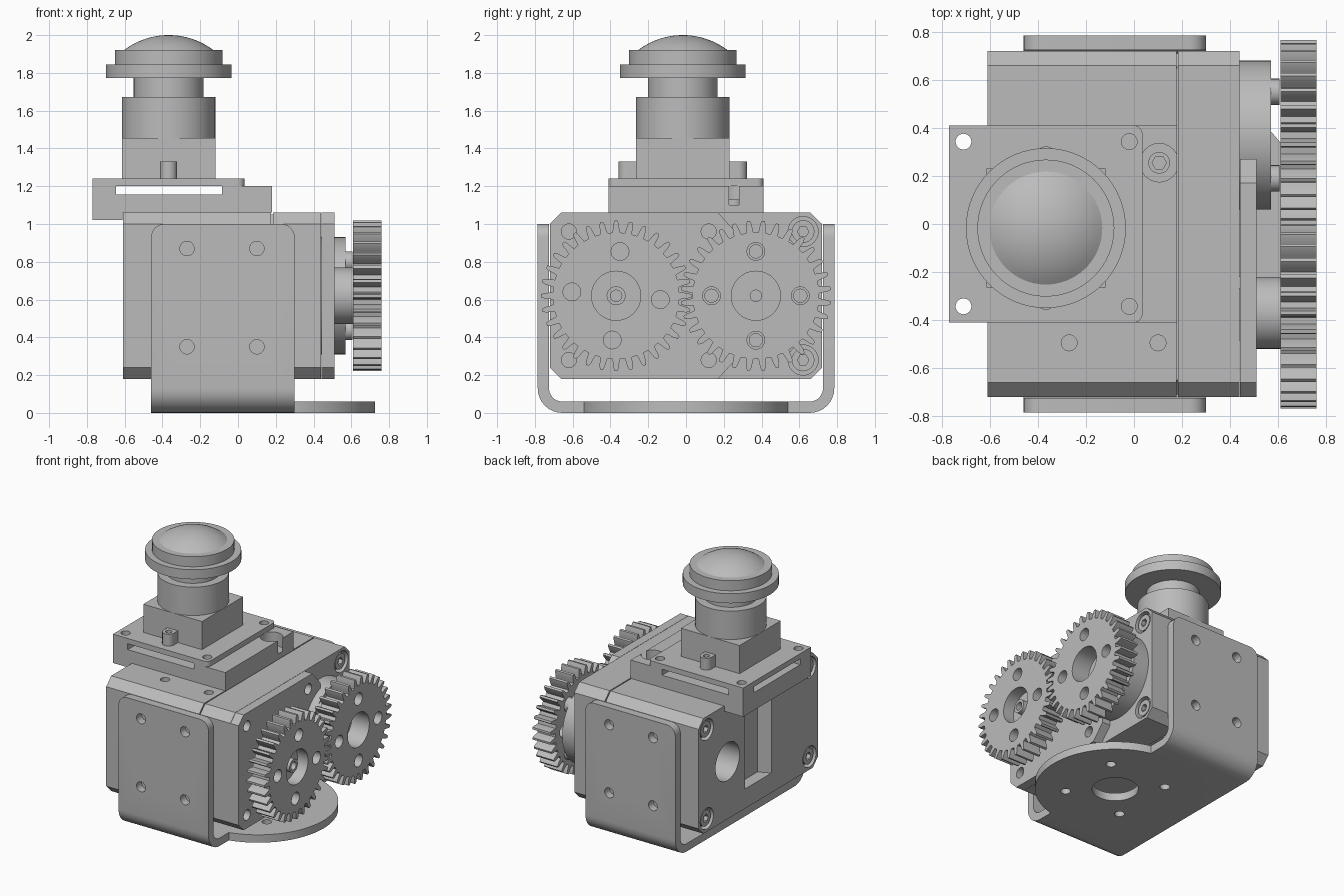
import bpy, bmesh
from math import sin, cos, pi, radians

cube = bpy.data.objects.get("Cube")
if cube:
    bpy.data.objects.remove(cube)

grey = bpy.data.materials.new("machined grey")
grey.use_nodes = True
grey.diffuse_color = (0.5, 0.5, 0.5, 1)
grey.node_tree.nodes["Principled BSDF"].inputs["Base Color"].default_value = (0.5, 0.5, 0.5, 1)
parts = []


def finish(name, bm):
    bmesh.ops.recalc_face_normals(bm, faces=bm.faces)
    mesh = bpy.data.meshes.new(name)
    bm.to_mesh(mesh)
    bm.free()
    mesh.materials.append(grey)
    obj = bpy.data.objects.new(name, mesh)
    bpy.context.collection.objects.link(obj)
    parts.append(obj)
    return obj


def prism(name, axis, outline, low, high):
    """Extrude a 2D outline along an axis."""
    place = {"x": lambda a, b, t: (t, a, b),
             "y": lambda a, b, t: (a, t, b),
             "z": lambda a, b, t: (a, b, t)}[axis]
    bm = bmesh.new()
    face = bm.faces.new([bm.verts.new(place(a, b, low)) for a, b in outline])
    top = bmesh.ops.extrude_face_region(bm, geom=[face])["geom"]
    origin, end = place(0, 0, low), place(0, 0, high)
    bmesh.ops.translate(bm, verts=[v for v in top if isinstance(v, bmesh.types.BMVert)],
                        vec=[e - o for e, o in zip(end, origin)])
    return finish(name, bm)


def circle(a, b, radius, sides=32):
    return [(a + radius * cos(2 * pi * i / sides), b + radius * sin(2 * pi * i / sides))
            for i in range(sides)]


def rect(a, b, c, d):
    return [(a, c), (b, c), (b, d), (a, d)]


def disc(name, axis, a, b, radius, low, high, sides=32):
    return prism(name, axis, circle(a, b, radius, sides), low, high)


def boolean(obj, tools, operation="DIFFERENCE"):
    """Apply the tools to the object, then discard them."""
    for tool in tools:
        mod = obj.modifiers.new("cut", "BOOLEAN")
        mod.operation, mod.solver, mod.object = operation, "EXACT", tool
        with bpy.context.temp_override(object=obj, active_object=obj):
            bpy.ops.object.modifier_apply(modifier=mod.name)
        parts.remove(tool)
        bpy.data.objects.remove(tool)
    return obj


def holes(axis, centres, radius, low, high, sides=24):
    return [disc("hole_cutter", axis, a, b, radius, low, high, sides) for a, b in centres]


def around(a, b, radius, start):
    return circle(a, b, radius, 4) if not start else [
        (a + radius * cos(start + i * pi / 2), b + radius * sin(start + i * pi / 2)) for i in range(4)]


def cap_screw(name, y, z, radius, low, high, socket_end):
    """Cap screw along x with a hex socket at one end."""
    screw = disc(name, "x", y, z, radius, low, high, 24)
    return boolean(screw, holes("x", [(y, z)], radius * 0.5, socket_end - 0.03, socket_end + 0.03, 6))


# Gearbox housing with chamfered long edges
AXIS = 0.37
MID = 0.62


def octagon(inset=0):
    y, low, high, c = 0.72 - inset, 0.18 + inset, 1.06 - inset, 0.06
    return [(-y, low + c), (c - y, low), (y - c, low), (y, low + c),
            (y, high - c), (y - c, high), (c - y, high), (-y, high - c)]


housing = prism("gearbox_housing", "x", octagon(), -0.61, 0.176)
prism("housing_seam", "x", octagon(0.01), 0.17, 0.19)
cover = prism("gearbox_cover", "x", octagon(), 0.184, 0.44)
corners = [(y, z) for y in (-0.62, 0.62) for z in (0.28, 0.96)]
boolean(housing, holes("x", corners, 0.08, -0.7, -0.56)
        + holes("x", [(AXIS, MID)], 0.145, -0.7, -0.3, 32)
        + holes("z", [(-0.27, -0.495), (0.1, -0.495)], 0.033, 0.9, 1.2)
        + [prism("pocket_cutter", "z", [(-0.7, -0.19), (-0.61, -0.16), (-0.52, -0.12),
                                        (-0.52, 0.16), (-0.7, 0.16)], 0.33, 0.99)])
boolean(cover, holes("x", [c for c in corners if c[0] > 0], 0.08, 0.39, 0.5))
for y, z in corners:
    cap_screw("rear_housing_screw", y, z, 0.06, -0.6, -0.55, -0.6)
    if y > 0:
        cap_screw("cover_screw", y, z, 0.06, 0.38, 0.43, 0.43)

# Face plate beside the output gear
plate = prism("face_plate", "x", [(-0.72, 0.24), (-0.66, 0.18), (0.17, 0.18), (0.27, 0.29),
                                  (0.27, 0.95), (0.17, 1.06), (-0.66, 1.06), (-0.72, 1)], 0.442, 0.51)
boolean(plate, holes("x", [(y, z) for y in (-0.62, 0.12) for z in (0.28, 0.96)], 0.04, 0.46, 0.6))

# Output flange behind the second gear
flange = disc("output_flange", "x", AXIS, MID, 0.31, 0.44, 0.57, 64)
boolean(flange, holes("x", [(AXIS, MID)], 0.03, 0.5, 0.6)
        + holes("x", around(AXIS, MID, 0.235, 0), 0.035, 0.5, 0.6))
for y, z in around(AXIS, MID, 0.255, pi / 4):
    cap_screw("flange_screw", y, z, 0.055, 0.565, 0.606, 0.606)


# Meshing spur gears
def gear(name, y, phase, turn):
    teeth, outline = 32, []
    steps = [(-0.3, 0.335), (-0.24, 0.355), (-0.19, 0.38), (-0.1, 0.398),
             (0.1, 0.398), (0.19, 0.38), (0.24, 0.355), (0.3, 0.335)]
    for i in range(teeth):
        for offset, r in steps:
            a = 2 * pi * (i + offset + phase) / teeth
            outline.append((y + r * cos(a), MID + r * sin(a)))
    wheel = prism(name, "x", outline, 0.61, 0.76)
    return boolean(wheel, holes("x", [(y, MID)], 0.13, 0.5, 0.9, 48)
                   + holes("x", around(y, MID, 0.235, turn), 0.047, 0.5, 0.9))


gear("drive_gear", -AXIS, 0, radians(85))
gear("output_gear", AXIS, 0.5, 0)
hub = disc("drive_hub", "x", -AXIS, MID, 0.15, 0.5, 0.612, 48)
web = disc("drive_web", "x", -AXIS, MID, 0.131, 0.61, 0.67, 48)
shaft = disc("drive_shaft", "x", -AXIS, MID, 0.05, 0.66, 0.73)
boolean(shaft, holes("x", [(-AXIS, MID)], 0.03, 0.69, 0.8))


# U-shaped mounting bracket with a round foot
def arc(y, z, radius, start, end):
    return [(y + radius * cos(radians(start + (end - start) * i / 8)),
             z + radius * sin(radians(start + (end - start) * i / 8))) for i in range(9)]


outer, inner, bend = 0.785, 0.724, 0.13
outline = ([(-outer, 1)] + arc(bend - outer, bend, bend, 180, 270) + arc(outer - bend, bend, bend, 270, 360)
           + [(outer, 1), (inner, 1)] + arc(outer - bend, bend, 0.07, 360, 270)
           + arc(bend - outer, bend, 0.07, 270, 180) + [(-inner, 1)])
bracket = prism("mounting_bracket", "x", outline, -0.46, 0.3)
bm = bmesh.new()
bm.from_mesh(bracket.data)
tips = [e for e in bm.edges if all(v.co.z > 0.99 for v in e.verts)
        and abs(e.verts[0].co.x - e.verts[1].co.x) < 0.001]
bmesh.ops.bevel(bm, geom=tips, offset=0.07, segments=6, profile=0.5, affect="EDGES")
bm.to_mesh(bracket.data)
bm.free()
boolean(bracket, [disc("round_foot", "z", 0.17, 0, 0.555, 0, 0.06, 96)], "UNION")
boolean(bracket, holes("y", [(x, z) for x in (-0.27, 0.1) for z in (0.35, 0.87)], 0.038, -1, 1)
        + holes("z", [(0.17, 0)], 0.16, -0.1, 0.1, 48)
        + holes("z", around(0.17, 0, 0.345, pi / 4), 0.035, -0.1, 0.1))

# Camera carrier with a hollow slot and an overhanging lip
carrier = prism("camera_carrier", "y", [(-0.77, 1.02), (-0.612, 1.02), (-0.612, 1.06), (0.18, 1.06),
                                        (0.18, 1.2), (-0.77, 1.2)], -0.41, 0.41)
board = prism("camera_board", "z", rect(-0.77, 0.0, -0.41, 0.41), 1.2, 1.24)
boolean(board, [prism("board_edge", "z", arc(0, 0.375, 0.035, 90, 0) + arc(0, -0.375, 0.035, 0, -90),
                      1.2, 1.24)], "UNION")
boolean(carrier, [prism("slot_cutter", "z", rect(-0.645, -0.085, -0.5, 0.5), 1.155, 1.25),
                  prism("slot_cutter", "z", rect(-0.9, -0.3, -0.28, 0.28), 1.155, 1.25)]
        + holes("z", [(0.105, 0.255)], 0.08, 1.1, 1.3)
        + holes("z", [(-0.71, y) for y in (-0.343, 0.343)], 0.033, 1, 1.3))
boolean(board, holes("z", [(x, y) for x in (-0.71, -0.02) for y in (-0.343, 0.343)], 0.033, 1.1, 1.3))
carrier_screw = disc("carrier_screw", "z", 0.105, 0.255, 0.045, 1.09, 1.13, 24)
boolean(carrier_screw, holes("z", [(0.105, 0.255)], 0.03, 1.11, 1.2, 6))

# Lens mount with side posts
LENS_X, LENS_Y = -0.367, -0.017
prism("lens_mount", "z", rect(LENS_X - 0.248, LENS_X + 0.248, LENS_Y - 0.248, LENS_Y + 0.248), 1.24, 1.455)
for side in (-1, 1):
    y = LENS_Y + side * 0.295
    post = disc("mount_post", "z", LENS_X, y, 0.045, 1.24, 1.33)
    web = prism("post_web", "z", rect(LENS_X - 0.045, LENS_X + 0.045, *sorted((y, y - side * 0.06))), 1.24, 1.33)
    boolean(post, [web], "UNION")
    boolean(post, holes("z", [(LENS_X, y)], 0.022, 1.28, 1.4, 16))

# Lens barrel and domed glass
profile = [(0, 1.45), (0.247, 1.45), (0.247, 1.672), (0.185, 1.672), (0.185, 1.772), (0.333, 1.772),
           (0.333, 1.845), (0.285, 1.845), (0.285, 1.922), (0.235, 1.922)]
sphere = (0.235 ** 2 + 0.078 ** 2) / (2 * 0.078)
for i in range(1, 11):
    r = 0.235 * (1 - i / 10)
    profile.append((r, 2 - sphere + (sphere ** 2 - r * r) ** 0.5))
bm = bmesh.new()
verts = [bm.verts.new((LENS_X + r, LENS_Y, z)) for r, z in profile]
edges = [bm.edges.new(pair) for pair in zip(verts, verts[1:])]
bmesh.ops.spin(bm, geom=verts + edges, cent=(LENS_X, LENS_Y, 0), axis=(0, 0, 1), angle=2 * pi, steps=64)
bmesh.ops.remove_doubles(bm, verts=bm.verts, dist=0.0005)
finish("lens_barrel", bm)

# Smooth curved walls, keep edges sharp
bpy.ops.object.select_all(action="DESELECT")
for obj in parts:
    obj.select_set(True)
bpy.context.view_layer.objects.active = parts[0]
bpy.ops.object.shade_smooth_by_angle(angle=radians(30))
